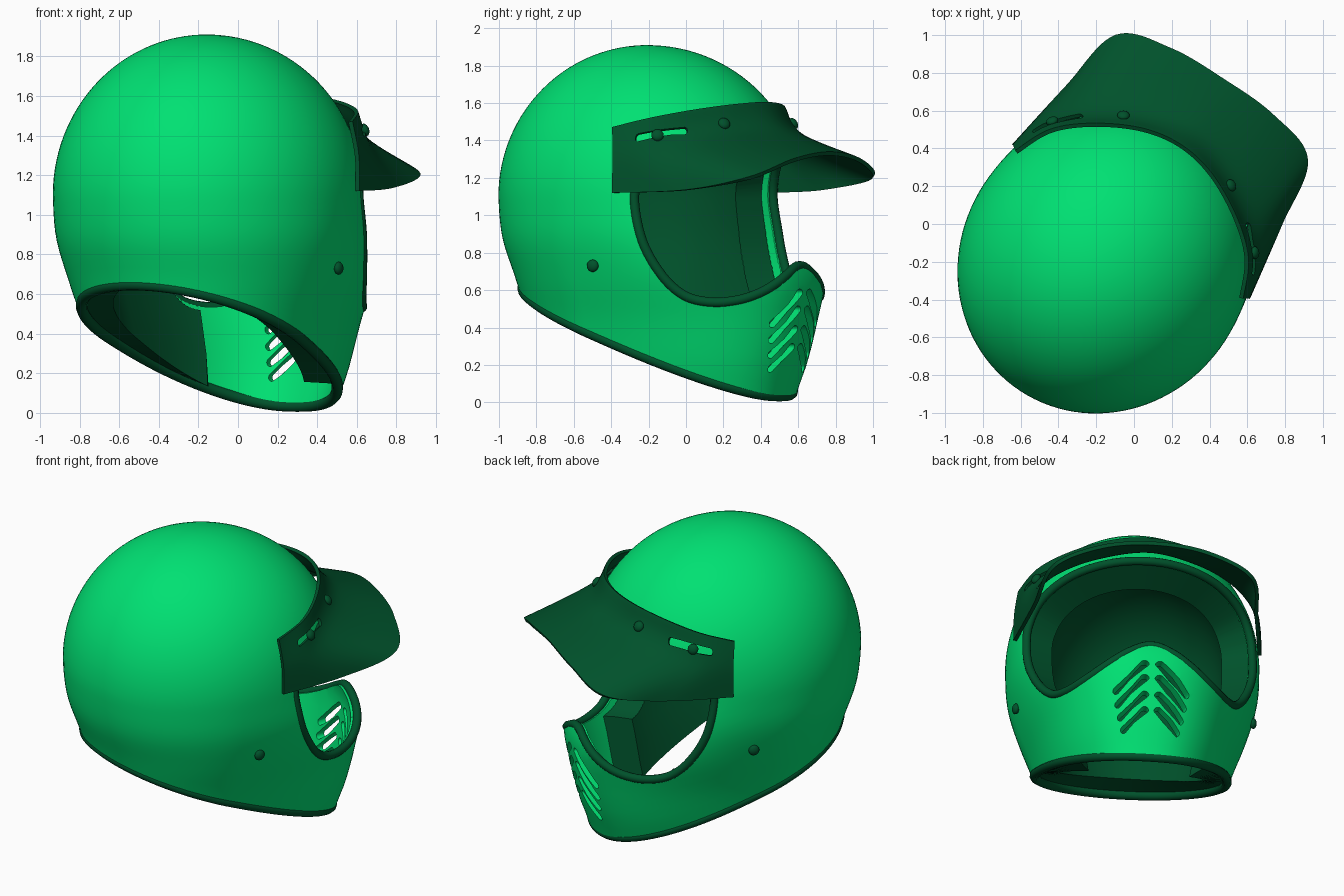
import bpy, bmesh
from math import sin, cos, pi, radians, sqrt
from mathutils import Vector, Matrix

cube = bpy.data.objects.get("Cube")
if cube:
    bpy.data.objects.remove(cube)

CENTRE, WIDEST, TOP = -0.26, 1.1, 1.91   # shell axis, widest height, crown height
parts = []


def material(name, colour):
    m = bpy.data.materials.new(name)
    m.use_nodes = True
    m.diffuse_color = (*colour, 1)
    bsdf = m.node_tree.nodes["Principled BSDF"]
    bsdf.inputs["Base Color"].default_value = (*colour, 1)
    bsdf.inputs["Roughness"].default_value = 0.5
    return m


GREEN = material("bright green", (0.0, 0.75, 0.17))
DARK = material("dark green", (0.0, 0.083, 0.024))


def spline(pts, u):
    """Smooth interpolation through evenly spaced points."""
    u = min(max(u, 0), len(pts) - 1)
    i = min(int(u), len(pts) - 2)
    f = u - i
    a, b, c, d = (Vector(pts[min(max(j, 0), len(pts) - 1)]) for j in range(i - 1, i + 3))
    return b + (c - a) * (f / 2) + (a - 2.5 * b + 2 * c - d / 2) * f ** 2 + (1.5 * (b - c) + (d - a) / 2) * f ** 3


# Half width, front reach and back reach at even heights up to the widest ring
RINGS = [(.485, .60, -.86), (.55, .67, -.87), (.61, .72, -.91),
         (.688, .745, -.97), (.748, .68, -1.045), (.762, .60, -1.07)]


def shell_point(t, z, k=1.0):
    """Point on the shell at angle t from the front, shrunk to the axis by k."""
    a, front, back = spline(RINGS, z / WIDEST * 5)
    if z > WIDEST:
        k2 = k * sqrt(max(0, 1 - ((z - WIDEST) / (TOP - WIDEST)) ** 2))
        z = WIDEST + (z - WIDEST) * k
    else:
        k2 = k
    s, c = sin(t), cos(t)
    e = 1 - 0.13 * min(1, max(0, (WIDEST + 0.1 - z) / 0.5)) if c > 0 else 1
    x = a * abs(s) ** e * (1 if s > 0 else -1)
    y = (front - CENTRE) * c ** e if c > 0 else (CENTRE - back) * c
    return Vector((x * k2, CENTRE + y * k2, z))


def rim_height(t):
    z = 0.3
    for _ in range(12):
        z = 0.27 - 0.39 * shell_point(t, z).y
    return z


def add(name, bm, mat):
    bmesh.ops.recalc_face_normals(bm, faces=bm.faces[:])
    me = bpy.data.meshes.new(name)
    bm.to_mesh(me)
    bm.free()
    ob = bpy.data.objects.new(name, me)
    bpy.context.collection.objects.link(ob)
    if mat:
        me.materials.append(mat)
        parts.append(ob)
    return ob


def bowl(name, k_out, k_in, lift, mat, cols=112, rows=44):
    """Thick closed bowl: outer and inner skins joined at the neck rim."""
    bm = bmesh.new()
    loops = []
    for k, order in ((k_out, range(rows, -1, -1)), (k_in, range(rows + 1))):
        for r in order:
            ring = []
            for i in range(cols):
                t = 2 * pi * i / cols
                low = rim_height(t) + lift
                ring.append(bm.verts.new(shell_point(t, low + (TOP - low) * sin(r / rows * pi / 2), k)))
            loops.append(ring)
    for a, b in zip(loops, loops[1:]):
        for i in range(cols):
            j = (i + 1) % cols
            bm.faces.new((a[i], a[j], b[j], b[i]))
    bmesh.ops.remove_doubles(bm, verts=bm.verts[:], dist=0.0005)
    return add(name, bm, mat)


def cutter(surface, outline, k0, k1, cap0, cap1):
    """Plug that follows an outline drawn on a surface."""
    bm = bmesh.new()
    n = len(outline)
    ma, mb = (sum(p[i] for p in outline) / n for i in (0, 1))
    rings = [[bm.verts.new(surface(a, b, k)) for a, b in outline] for k in (k0, k1)]
    tips = [bm.verts.new(surface(ma, mb, k)) for k in (cap0, cap1)]
    for i in range(n):
        j = (i + 1) % n
        bm.faces.new((rings[0][i], rings[0][j], rings[1][j], rings[1][i]))
        for ring, tip in zip(rings, tips):
            bm.faces.new((ring[i], ring[j], tip))
    return add("cutter", bm, None)


def capsule(a, b, r, sa, sb, n=8):
    """Rounded slot outline from a to b; sa and sb are metres per unit."""
    a, b = (Vector((p[0] * sa, p[1] * sb)) for p in (a, b))
    d = (b - a).normalized() * r
    side = Vector((-d.y, d.x))
    pts = []
    for c, s in ((b, 1), (a, -1)):
        for i in range(n + 1):
            w = pi * i / n
            pts.append(c + s * (d * sin(w) - side * cos(w)))
    return [(p.x / sa, p.y / sb) for p in pts]


def carve(ob, cutters):
    bpy.context.view_layer.objects.active = ob
    for c in cutters:
        m = ob.modifiers.new("cut", "BOOLEAN")
        m.operation, m.solver, m.object = "DIFFERENCE", "EXACT", c
        bpy.ops.object.modifier_apply(modifier=m.name)


def tube(name, pts, r):
    cu = bpy.data.curves.new(name, "CURVE")
    cu.dimensions, cu.bevel_depth, cu.bevel_resolution = "3D", r, 3
    sp = cu.splines.new("POLY")
    sp.points.add(len(pts) - 1)
    for p, co in zip(sp.points, pts):
        p.co = (*co, 1)
    sp.use_cyclic_u = True
    cu.materials.append(DARK)
    ob = bpy.data.objects.new(name, cu)
    bpy.context.collection.objects.link(ob)
    parts.append(ob)


def bolt(name, pos, normal, r=0.033):
    bm = bmesh.new()
    rot = normal.to_track_quat("Z", "Y").to_matrix().to_4x4()
    bmesh.ops.create_uvsphere(bm, u_segments=20, v_segments=10, radius=r,
                              matrix=Matrix.Translation(pos) @ rot @ Matrix.Diagonal((1, 1, 0.65, 1)))
    add(name, bm, DARK)


# Face opening: angle in degrees and height, from chin peak to brow
PORT = [(0, .73), (8, .685), (16, .63), (25, .58), (35, .545), (46, .535), (56, .57), (63, .675),
        (66, .83), (66, 1.02), (64, 1.17), (57, 1.3), (41, 1.39), (20, 1.43), (0, 1.44)]
loop = PORT + [(-t, z) for t, z in PORT[-2:0:-1]]
loop = loop[-2:] + loop + loop[:3]
port = []
for i in range((len(PORT) - 1) * 2 * 6):
    p = spline(loop, 2 + i / 6)
    port.append((radians(p[0]), p[1]))

shell = bowl("outer_shell", 1.0, 0.94, 0, GREEN)
liner = bowl("inner_padding", 0.932, 0.72, 0.01, DARK, 80, 30)
port_cut = cutter(shell_point, port, 0.3, 1.5, 0.0, 1.8)
liner_port = [(t * 1.05, 1 + (z - 1) * 1.04) for t, z in port]
liner_cut = cutter(shell_point, liner_port, 0.3, 1.5, 0.0, 1.8)

# Chin vents, four slanted slots on each side
vents = []
for s in (-1, 1):
    for wide, low, high in ((17.5, .42, .585), (17, .335, .495), (16, .255, .39), (14.5, .18, .295)):
        line = capsule((s * radians(wide), low), (s * radians(2.8), high), 0.021, 0.66, 1)
        vents.append(cutter(shell_point, line, 0.85, 1.15, 0.85, 1.15))
carve(shell, [port_cut] + vents)

# Padding stops behind the chin bar, leaving a cheek pad on each side
steps = [radians(46 * i / 10) for i in range(-10, 11)]
chin_area = [(t, -0.3) for t in steps] + [(t, 0.95) for t in reversed(steps)]
chin_cut = cutter(shell_point, chin_area, 0.4, 1.1, 0.1, 1.2)
carve(liner, [liner_cut, chin_cut])

# Rubber edging
tube("port_edging", [shell_point(t, z, 0.98) for t, z in port], 0.026)
angles = [2 * pi * i / 120 for i in range(120)]
tube("neck_edging", [shell_point(t, rim_height(t), 0.97) for t in angles], 0.029)


def mirrored(pts):
    return [(-x, y, z) for x, y, z in pts[:0:-1]] + pts


# Visor: top edge, bend and outer edge, each from the middle to the end
VISOR = [mirrored(p) for p in (
    [(0, .48, 1.6), (.22, .44, 1.59), (.45, .32, 1.56), (.62, .17, 1.52), (.71, -.02, 1.47)],
    [(0, .6, 1.45), (.3, .52, 1.43), (.53, .38, 1.39), (.68, .2, 1.33), (.735, 0, 1.3)],
    [(0, .9, 1.33), (.32, .885, 1.295), (.6, .785, 1.2), (.67, .42, 1.135), (.74, 0, 1.12)])]


def visor_flat(u, v):
    return spline([spline(path, (u + 1) * 4) for path in VISOR], v * 2)


def visor_normal(u, v, h=0.01):
    du = visor_flat(u + h, v) - visor_flat(u - h, v)
    dv = visor_flat(u, v + h) - visor_flat(u, v - h)
    return du.cross(dv).normalized()


def visor_point(u, v, k=0.0):
    return visor_flat(u, v) + visor_normal(u, v) * k


bm = bmesh.new()
NU, NV = 80, 20
grid = [[bm.verts.new(visor_flat(2 * i / NU - 1, j / NV)) for j in range(NV + 1)] for i in range(NU + 1)]
for i in range(NU):
    for j in range(NV):
        bm.faces.new((grid[i][j], grid[i + 1][j], grid[i + 1][j + 1], grid[i][j + 1]))
visor = add("visor", bm, DARK)
bpy.context.view_layer.objects.active = visor
thick = visor.modifiers.new("thickness", "SOLIDIFY")
thick.thickness, thick.offset = 0.022, 0
bpy.ops.object.modifier_apply(modifier=thick.name)
slots = [cutter(visor_point, capsule((s * .53, .34), (s * .81, .28), 0.018, 1.05, 0.36), -.06, .06, -.06, .06)
         for s in (-1, 1)]
carve(visor, slots)

# Bolts on visor and shell
for s, side in ((-1, "left"), (1, "right")):
    for name, u, v in (("visor_front_bolt_", .31, .33), ("visor_slot_bolt_", .69, .31)):
        bolt(name + side, visor_point(s * u, v, 0.015), visor_normal(s * u, v))
    t = s * radians(85)
    base = shell_point(t, 0.73, 1.015)
    bolt("strap_bolt_" + side, base, shell_point(t, 0.73, 1.1) - base)

# Tidy up, smooth and turn the whole model to its resting direction
for c in [port_cut, liner_cut, chin_cut] + vents + slots:
    bpy.data.objects.remove(c)
turn = Matrix.Rotation(radians(-33), 4, "Z") @ Matrix.Translation((-0.02, 0, 0))
for ob in parts:
    ob.matrix_world = turn @ ob.matrix_world
    bpy.ops.object.select_all(action="DESELECT")
    if ob.type == "MESH":
        ob.select_set(True)
        bpy.context.view_layer.objects.active = ob
        bpy.ops.object.shade_smooth_by_angle(angle=radians(35))
